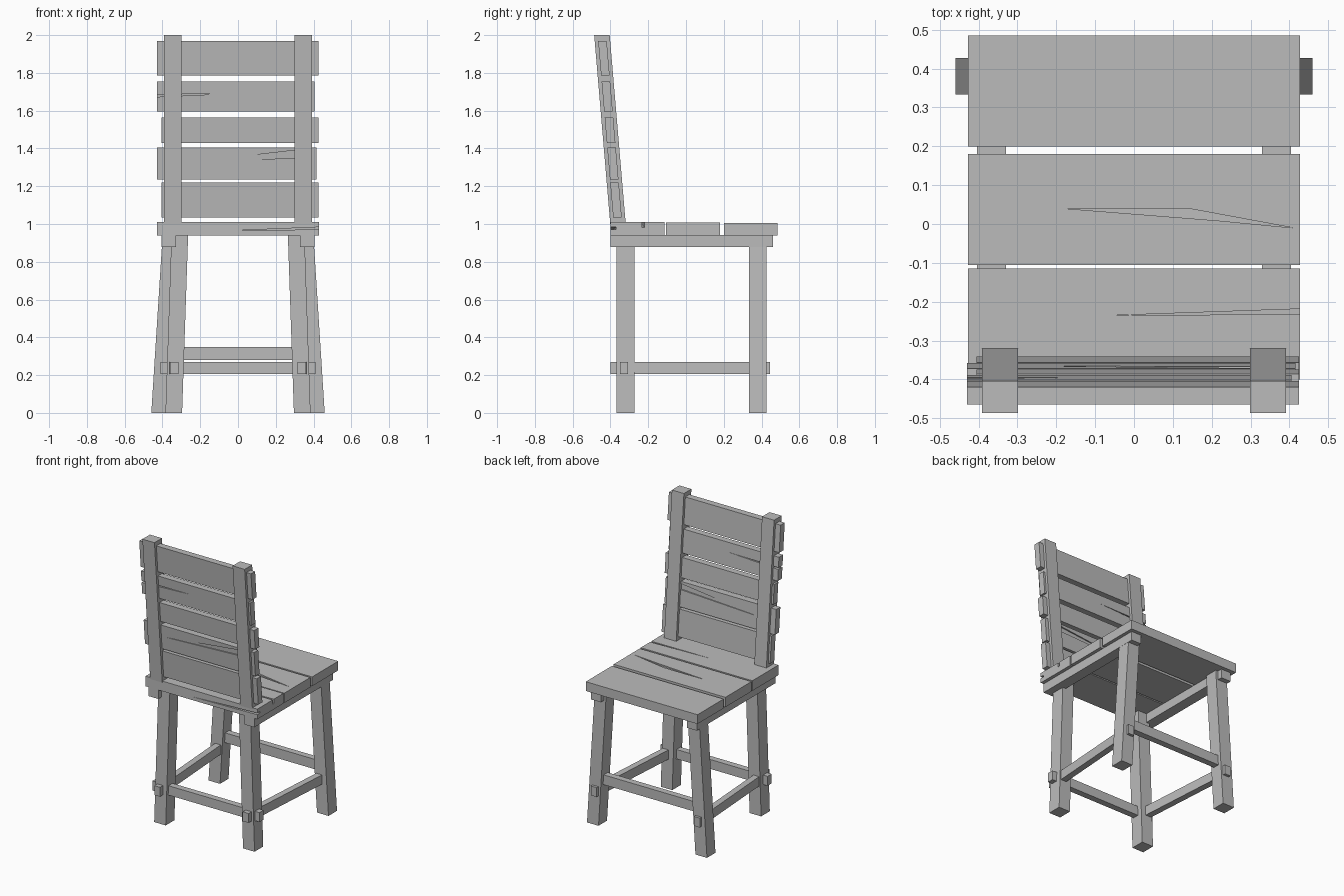
import bpy, bmesh
from mathutils import Vector

cube = bpy.data.objects.get("Cube")
if cube:
    bpy.data.objects.remove(cube, do_unlink=True)

GREY = (0.5, 0.5, 0.5, 1)
wood = bpy.data.materials.new("grey_wood")
wood.use_nodes = True
wood.diffuse_color = GREY
wood.node_tree.nodes["Principled BSDF"].inputs["Base Color"].default_value = GREY


def hull(name, points):
    """Convex solid around a few points."""
    bm = bmesh.new()
    for p in points:
        bm.verts.new(p)
    bmesh.ops.convex_hull(bm, input=bm.verts)
    bmesh.ops.dissolve_limit(bm, angle_limit=0.001, verts=bm.verts, edges=bm.edges)
    bmesh.ops.recalc_face_normals(bm, faces=bm.faces)
    mesh = bpy.data.meshes.new(name)
    bm.to_mesh(mesh)
    bm.free()
    mesh.materials.append(wood)
    obj = bpy.data.objects.new(name, mesh)
    bpy.context.collection.objects.link(obj)
    return obj


def beam(name, start, end, axis, size):
    """Sheared box: rectangles of the given size, square to the axis, at both ends."""
    u, v = [i for i in range(3) if i != axis]
    points = []
    for centre in (start, end):
        for su in (-0.5, 0.5):
            for sv in (-0.5, 0.5):
                p = Vector(centre)
                p[u] += su * size[0]
                p[v] += sv * size[1]
                points.append(p)
    return hull(name, points)


def crack(board, tip, mouth_a, mouth_b, depth):
    """Cut a tapering split that starts at the tip and deepens toward the mouth."""
    tip, a, b, d = map(Vector, (tip, mouth_a, mouth_b, depth))
    out = d.normalized() * -0.004
    cutter = hull("crack_cutter", [tip + out, a + out, b + out, tip - out, a + d, b + d])
    cutter.hide_render = True
    mod = board.modifiers.new("crack", 'BOOLEAN')
    mod.operation = 'DIFFERENCE'
    mod.solver = 'EXACT'
    mod.object = cutter
    graph = bpy.context.evaluated_depsgraph_get()
    board.data = bpy.data.meshes.new_from_object(board.evaluated_get(graph))
    board.modifiers.clear()
    bpy.data.objects.remove(cutter, do_unlink=True)


# Seat boards: rear, middle, front
seat = []
for label, y0, y1, top in (("rear", -0.40, -0.115, 1.01),
                           ("middle", -0.105, 0.18, 1.008),
                           ("front", 0.20, 0.485, 1.004)):
    y = (y0 + y1) / 2
    seat.append(beam(label + "_seat_board", (0, y, 0.94), (0, y, top), 2, (0.855, y1 - y0)))
crack(seat[0], (-0.05, -0.235, 1.01), (0.44, -0.232, 1.01), (0.44, -0.218, 1.01), (0, 0, -0.03))
crack(seat[0], (-0.07, -0.40, 0.963), (0.44, -0.40, 0.972), (0.44, -0.40, 0.984), (0, 0.03, 0))
crack(seat[1], (-0.18, 0.04, 1.008), (0.14, 0.04, 1.008), (0.2, 0.01, 1.008), (0, 0, -0.01))
crack(seat[1], (0.41, -0.01, 1.008), (0.14, 0.04, 1.008), (0.12, 0.018, 1.008), (0, 0, -0.01))


def back_y(z):
    """Centre line of the leaning backrest."""
    return -0.36 - 0.085 * (z - 1.0)


# Backrest slats, pushed through the posts
slats = []
for i, (x0, x1, z0, z1) in enumerate(((-0.405, 0.425, 1.035, 1.22),
                                      (-0.43, 0.415, 1.235, 1.405),
                                      (-0.405, 0.425, 1.43, 1.565),
                                      (-0.43, 0.405, 1.595, 1.755),
                                      (-0.43, 0.425, 1.785, 1.97))):
    x = (x0 + x1) / 2
    slats.append(beam(f"back_slat_{i + 1}", (x, back_y(z0), z0), (x, back_y(z1), z1),
                      2, (x1 - x0, 0.045)))


def face(x, z, side):
    """Point on the outer (-1) or inner (1) side of the backrest slats."""
    return (x, back_y(z) + side * 0.0225, z)


# Splits and chipped patches on the slats
for side in (-1, 1):
    inward = (0, -side * 0.02, 0)
    crack(slats[3], face(-0.05, 1.69, side), face(-0.45, 1.672, side),
          face(-0.45, 1.685, side), inward)
    crack(slats[1], face(-0.27, 1.325, side), face(0.3, 1.35, side),
          face(0.3, 1.39, side), (0, -side * 0.01, 0))

for side, label in ((-1, "right"), (1, "left")):
    # Backrest posts
    beam(label + "_back_post", (side * 0.345, back_y(1.0), 1.0),
         (side * 0.345, back_y(2.0), 2.0), 2, (0.092, 0.082))
    # Rails under the seat
    beam(label + "_seat_rail", (side * 0.367, -0.40, 0.91), (side * 0.367, 0.46, 0.91),
         1, (0.075, 0.064))
    # Legs, splayed outward
    beam(label + "_rear_leg", (side * 0.34, -0.32, 0), (side * 0.308, -0.32, 0.942),
         2, (0.088, 0.095))
    beam(label + "_front_leg", (side * 0.415, 0.38, 0), (side * 0.355, 0.38, 0.942),
         2, (0.088, 0.093))
    # Side stretchers, ends poking through the legs
    beam(label + "_stretcher", (side * 0.338, -0.40, 0.238), (side * 0.395, 0.445, 0.238),
         1, (0.044, 0.065))

# Cross stretchers
beam("rear_stretcher", (-0.41, -0.328, 0.238), (0.41, -0.328, 0.238), 0, (0.044, 0.065))
beam("front_stretcher", (-0.39, 0.38, 0.315), (0.39, 0.38, 0.315), 0, (0.044, 0.068))
